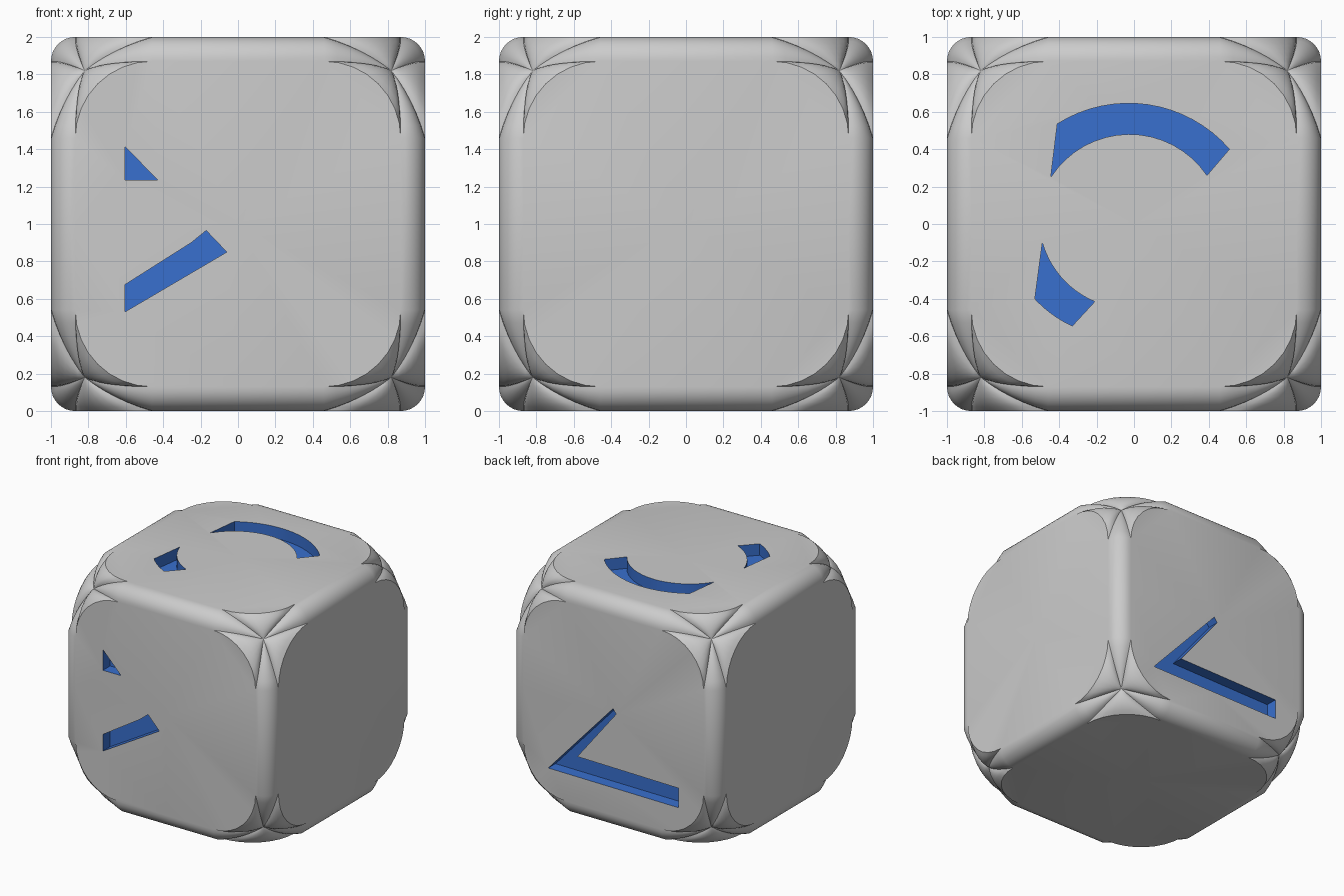
import bpy, bmesh, math
from mathutils import Vector

if "Cube" in bpy.data.objects:
    bpy.data.objects.remove(bpy.data.objects["Cube"])

FLAT, SET, R, N = 0.87, 0.46, 0.13, 8   # flat half-width, corner setback, edge radius, steps
TIP, BULGE, RINGS = 0.82, 0.10, 6       # corner patch centre, its swell, its rings
DEPTH = 0.10

blue = bpy.data.materials.new("blue")
blue.diffuse_color = (0.04, 0.16, 0.62, 1)
blue.use_nodes = True
blue.node_tree.nodes["Principled BSDF"].inputs["Base Color"].default_value = blue.diffuse_color


def mesh_object(name, bm):
    me = bpy.data.meshes.new(name)
    bm.to_mesh(me)
    bm.free()
    me.materials.append(None)
    me.materials.append(blue)
    ob = bpy.data.objects.new(name, me)
    bpy.context.collection.objects.link(ob)
    return ob


def turn(p, k):
    for _ in range(k):
        p = (p[1], p[2], p[0])
    return Vector(p)


def quarter(k):
    a = math.pi / 2 * k / N
    return math.cos(a), math.sin(a)


# Block: one eighth of the rounded cube, mirrored to all eight corners
steps = [quarter(k) for k in range(N + 1)]
face_arc = [(SET + (FLAT - SET) * c, SET + (FLAT - SET) * s, 1) for c, s in steps]
edge_arc = [(SET, FLAT + R * s, FLAT + R * c) for c, s in steps]
bm = bmesh.new()


def face(pts):
    bm.faces.new([bm.verts.new(p) for p in pts])


loop = []
for k in range(3):
    face([turn(p, k) for p in [(0, 0, 1), (FLAT, 0, 1)] + face_arc + [(0, FLAT, 1)]])
    for p, q in zip(edge_arc, edge_arc[1:]):
        face([turn(v, k) for v in (p, q, (0, q[1], q[2]), (0, p[1], p[2]))])
    loop += [turn(p, k) for p in face_arc[:-1] + edge_arc[:-1]]
tip = Vector((TIP, TIP, TIP))
out = Vector((1, 1, 1)).normalized()
rings = []
for j in range(RINGS + 1):
    t = j / RINGS
    rings.append([p.lerp(tip, t) + out * BULGE * t * (1 - t) for p in loop])
for a, b in zip(rings, rings[1:]):
    for i in range(len(loop)):
        n = (i + 1) % len(loop)
        quad = [a[i], a[n], b[n], b[i]]
        face(quad[:2] + [tip] if b is rings[-1] else quad)
geo = list(bm.verts) + list(bm.faces)
for axis in range(3):
    new = bmesh.ops.duplicate(bm, geom=list(bm.verts) + list(bm.edges) + list(bm.faces))["geom"]
    for v in new:
        if isinstance(v, bmesh.types.BMVert):
            v.co[axis] *= -1
bmesh.ops.remove_doubles(bm, verts=bm.verts, dist=1e-4)
bmesh.ops.dissolve_limit(bm, angle_limit=0.001, verts=bm.verts, edges=bm.edges)
bmesh.ops.recalc_face_normals(bm, faces=bm.faces)
bmesh.ops.translate(bm, verts=bm.verts, vec=(0, 0, 1))
block = mesh_object("engraved_block", bm)


def arc(a, m, b, n=16):
    """Points on the circle from a through m to b."""
    (ax, ay), (mx, my), (bx, by) = a, m, b
    d = 2 * (ax * (my - by) + mx * (by - ay) + bx * (ay - my))
    A, M, B = ax * ax + ay * ay, mx * mx + my * my, bx * bx + by * by
    cx = (A * (my - by) + M * (by - ay) + B * (ay - my)) / d
    cy = (A * (bx - mx) + M * (ax - bx) + B * (mx - ax)) / d
    r = math.hypot(ax - cx, ay - cy)
    t0 = math.atan2(ay - cy, ax - cx)
    t1 = math.atan2(by - cy, bx - cx) - t0
    t1 = (t1 + math.pi) % (2 * math.pi) - math.pi
    return [(cx + r * math.cos(t0 + t1 * i / n), cy + r * math.sin(t0 + t1 * i / n))
            for i in range(n + 1)]


def engrave(name, pts, place):
    """Cut a prism into the block; its walls and floor come out blue."""
    bm = bmesh.new()
    low = [bm.verts.new(place(u, v, -DEPTH)) for u, v in pts]
    top = [bm.verts.new(place(u, v, 0.1)) for u, v in pts]
    bm.faces.new(low)
    bm.faces.new(top)
    for i in range(len(pts)):
        n = (i + 1) % len(pts)
        bm.faces.new((low[i], low[n], top[n], top[i]))
    bmesh.ops.recalc_face_normals(bm, faces=bm.faces)
    for f in bm.faces:
        f.material_index = 1
    cutter = mesh_object(name, bm)
    cutter.hide_render = True
    mod = block.modifiers.new(name, 'BOOLEAN')
    mod.operation, mod.solver, mod.object = 'DIFFERENCE', 'EXACT', cutter
    return cutter


front = lambda u, v, h: (u, -1 - h, v)
back = lambda u, v, h: (u, 1 + h, v)
top = lambda u, v, h: (u, v, 2 + h)

cutters = [
    # front marks
    engrave("front_triangle", [(-.605, 1.235), (-.43, 1.235), (-.605, 1.415)], front),
    engrave("front_bar", [(-.605, .53), (-.06, .85), (-.17, .965), (-.25, .9), (-.605, .675)], front),
    # top arcs
    engrave("top_long_arc", arc((-.41, .535), (-.02, .645), (.51, .4))
            + arc((.39, .26), (-.02, .48), (-.445, .25)), top),
    engrave("top_short_arc", arc((-.53, -.4), (-.44, -.48), (-.33, -.545))
            + arc((-.21, -.415), (-.385, -.29), (-.49, -.1)), top),
    # back angle
    engrave("back_angle", [(.63, .375), (-.63, .365), (-.63, .535), (.35, .55),
                           (-.025, 1.02), (.005, 1.06)], back),
]

# Bake the cuts, then smooth the rounded parts
bpy.context.view_layer.objects.active = block
block.select_set(True)
bpy.ops.object.convert(target='MESH')
for c in cutters:
    bpy.data.objects.remove(c)
bpy.ops.object.shade_smooth_by_angle(angle=math.radians(30))
